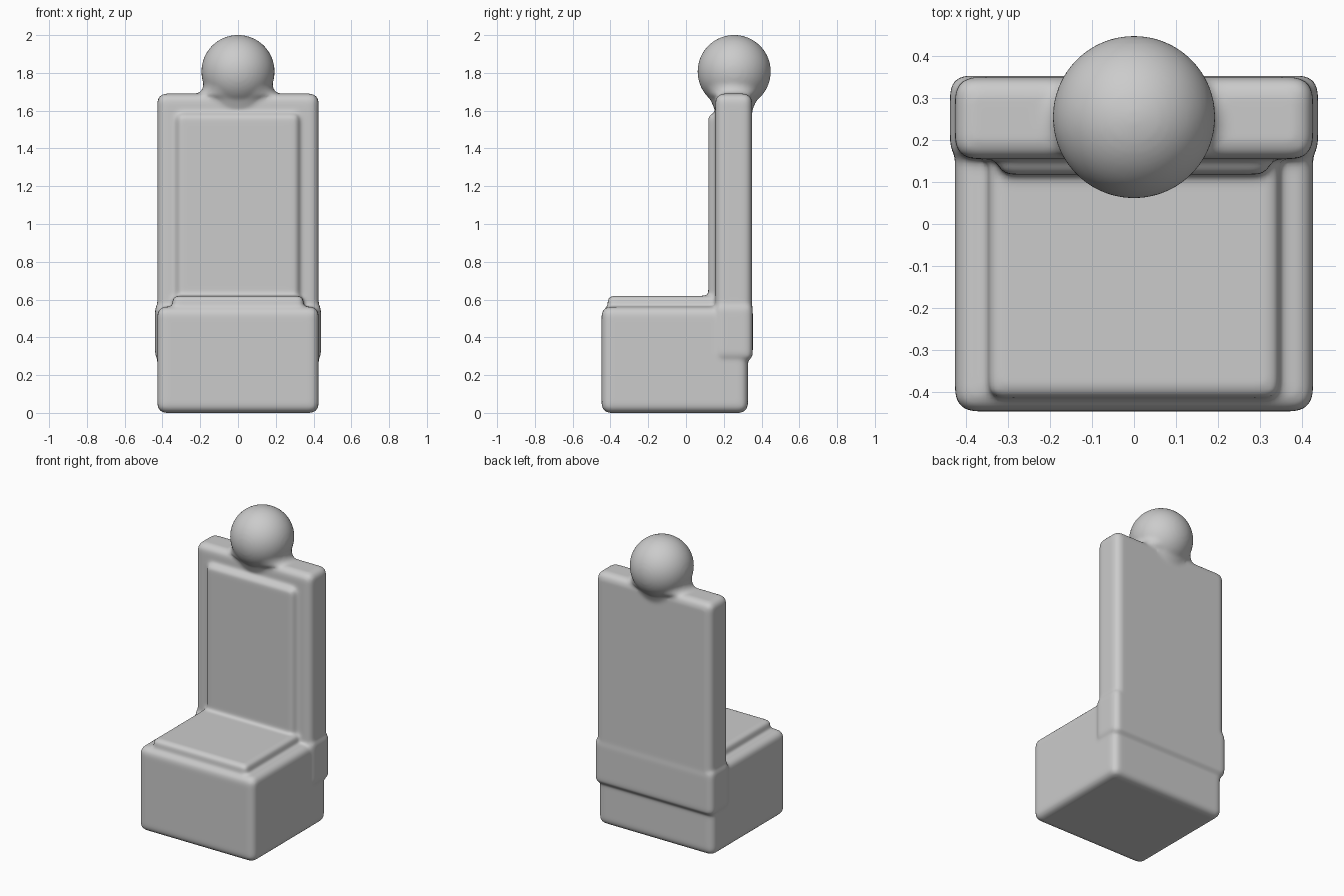
import bpy, bmesh, math

if "Cube" in bpy.data.objects:
    bpy.data.objects.remove(bpy.data.objects["Cube"])


def rounded_box(name, lo, hi, radius):
    bm = bmesh.new()
    bmesh.ops.create_cube(bm, size=1)
    for v in bm.verts:
        for i in range(3):
            v.co[i] = lo[i] if v.co[i] < 0 else hi[i]
    bmesh.ops.bevel(bm, geom=bm.edges[:], offset=radius, segments=4,
                    profile=0.5, affect='EDGES')
    return finish(name, bm)


def finish(name, bm):
    bmesh.ops.recalc_face_normals(bm, faces=bm.faces[:])
    mesh = bpy.data.meshes.new(name)
    bm.to_mesh(mesh)
    bm.free()
    obj = bpy.data.objects.new(name, mesh)
    bpy.context.collection.objects.link(obj)
    return obj


def loft(name, centre_y, rings, sides=64):
    """Closed stack of ellipses given as (z, x radius, y radius)."""
    bm = bmesh.new()
    loops = []
    for z, rx, ry in rings:
        loops.append([bm.verts.new((rx * math.cos(2 * math.pi * i / sides),
                                    centre_y + ry * math.sin(2 * math.pi * i / sides), z))
                      for i in range(sides)])
    for a, b in zip(loops, loops[1:]):
        for i in range(sides):
            j = (i + 1) % sides
            bm.faces.new((a[i], a[j], b[j], b[i]))
    bm.faces.new(loops[0])
    bm.faces.new(loops[-1])
    return finish(name, bm)


# Seat block and raised cushion
seat = rounded_box("chair", (-0.427, -0.447, 0), (0.427, 0.328, 0.562), 0.045)
cushion = rounded_box("cushion", (-0.347, -0.415, 0.3), (0.347, 0.25, 0.62), 0.03)

# Tall back, its swollen foot, and the raised front panel
back = rounded_box("back", (-0.427, 0.155, 0.27), (0.427, 0.35, 1.69), 0.045)
foot = rounded_box("back_foot", (-0.439, 0.152, 0.275), (0.439, 0.354, 0.585), 0.04)
panel = rounded_box("back_panel", (-0.325, 0.118, 0.4), (0.325, 0.25, 1.585), 0.03)

# Ball on top with a flared neck
bm = bmesh.new()
bmesh.ops.create_uvsphere(bm, u_segments=64, v_segments=40, radius=0.194)
bmesh.ops.translate(bm, verts=bm.verts[:], vec=(0, 0.255, 1.807))
ball = finish("ball", bm)
neck = loft("neck", 0.252, [(1.58, 0.15, 0.09), (1.62, 0.17, 0.106), (1.66, 0.18, 0.124),
                            (1.685, 0.225, 0.138), (1.70, 0.198, 0.15),
                            (1.72, 0.186, 0.165), (1.75, 0.182, 0.179)])

# Merge the parts into one softly blended skin
parts = [seat, cushion, back, foot, panel, ball, neck]
bpy.ops.object.select_all(action='DESELECT')
for p in parts:
    p.select_set(True)
bpy.context.view_layer.objects.active = seat
bpy.ops.object.join()

remesh = seat.modifiers.new("skin", 'REMESH')
remesh.mode = 'VOXEL'
remesh.voxel_size = 0.01
remesh.use_smooth_shade = True
smooth = seat.modifiers.new("soften", 'SMOOTH')
smooth.factor = 0.5
smooth.iterations = 10
